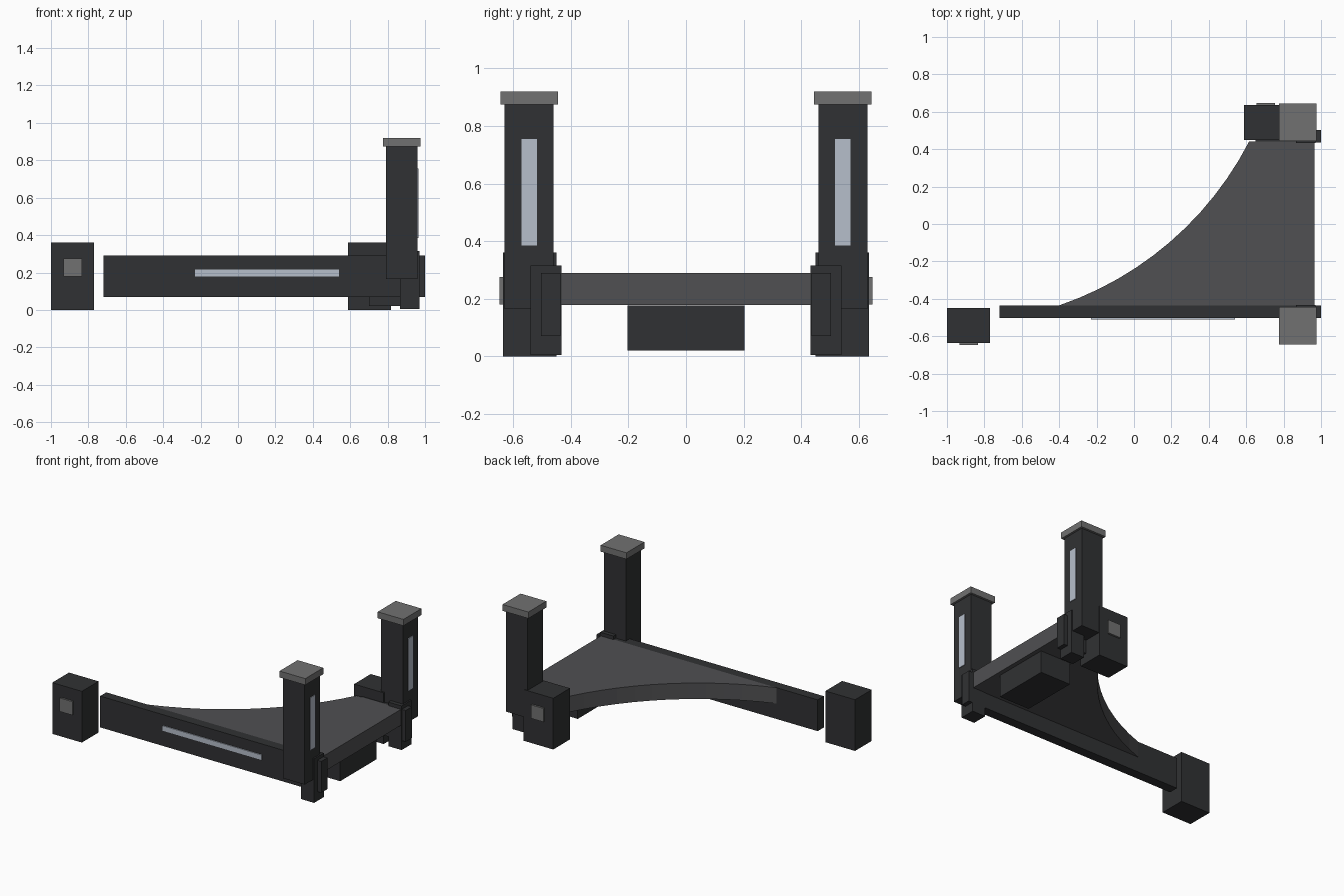
import bpy, bmesh, math

if "Cube" in bpy.data.objects:
    bpy.data.objects.remove(bpy.data.objects["Cube"])


def material(name, rgb):
    m = bpy.data.materials.new(name)
    m.diffuse_color = (*rgb, 1)
    m.use_nodes = True
    m.node_tree.nodes["Principled BSDF"].inputs["Base Color"].default_value = m.diffuse_color
    return m


DARK = material("dark_frame", (0.03, 0.031, 0.033))
PANEL = material("panel_grey", (0.08, 0.08, 0.084))
CAP = material("cap_grey", (0.165, 0.165, 0.165))
SILVER = material("silver_inlay", (0.47, 0.52, 0.60))


def prism(name, outline, z0, z1, mat):
    """Extrude an xy outline between two heights."""
    bm = bmesh.new()
    base = bm.faces.new([bm.verts.new((x, y, z0)) for x, y in outline])
    ext = bmesh.ops.extrude_face_region(bm, geom=[base])
    top = [v for v in ext["geom"] if isinstance(v, bmesh.types.BMVert)]
    bmesh.ops.translate(bm, verts=top, vec=(0, 0, z1 - z0))
    bmesh.ops.recalc_face_normals(bm, faces=bm.faces)
    me = bpy.data.meshes.new(name)
    bm.to_mesh(me)
    bm.free()
    me.materials.append(mat)
    ob = bpy.data.objects.new(name, me)
    bpy.context.collection.objects.link(ob)
    return ob


def box(name, xs, ys, zs, mat=DARK):
    (x0, x1), (y0, y1) = xs, ys
    return prism(name, [(x0, y0), (x1, y0), (x1, y1), (x0, y1)], *zs, mat)


# Parts repeated at front and back
for side, s in (("front", -1), ("back", 1)):
    def ys(a, b):
        return sorted((s * a, s * b))

    box(side + "_post", (0.79, 0.96), ys(0.46, 0.63), (0.165, 0.875))
    box(side + "_post_cap", (0.775, 0.975), ys(0.445, 0.645), (0.875, 0.92), CAP)
    box(side + "_post_inlay", (0.955, 0.965), ys(0.518, 0.572), (0.385, 0.755), SILVER)
    box(side + "_leg", (0.867, 0.97), ys(0.432, 0.54), (0.005, 0.315))

    # Corner block with its outer plate
    x = -1.0 if s < 0 else 0.588
    box(side + "_block", (x, x + 0.23), ys(0.45, 0.635), (0, 0.36))
    box(side + "_block_plate", (x + 0.067, x + 0.165), ys(0.63, 0.648), (0.18, 0.275), CAP)

    # Side rail
    box(side + "_rail", (-0.72 if s < 0 else 0.65, 1.0), ys(0.435, 0.503), (0.07, 0.29))

box("front_rail_inlay", (-0.23, 0.54), (-0.51, -0.50), (0.18, 0.215), SILVER)

# Deck panel with a concave circular edge
a, b, sag, n = (-0.40, -0.435), (0.615, 0.44), 0.13, 12
chord = math.dist(a, b)
radius = chord ** 2 / (8 * sag) + sag / 2
half = math.asin(chord / 2 / radius)
ux, uy = (b[0] - a[0]) / chord, (b[1] - a[1]) / chord
mx, my = (a[0] + b[0]) / 2, (a[1] + b[1]) / 2
arc = []
for i in range(n + 1):
    t = half * (2 * i / n - 1)
    along = radius * math.sin(t)
    out = radius * (math.cos(t) - math.cos(half))
    arc.append((mx + ux * along + uy * out, my + uy * along - ux * out))
prism("deck_panel", arc + [(0.965, 0.44), (0.965, -0.435)], 0.178, 0.29, PANEL)

# Box hanging under the deck
box("under_box", (0.70, 0.937), (-0.203, 0.203), (0.02, 0.176))
